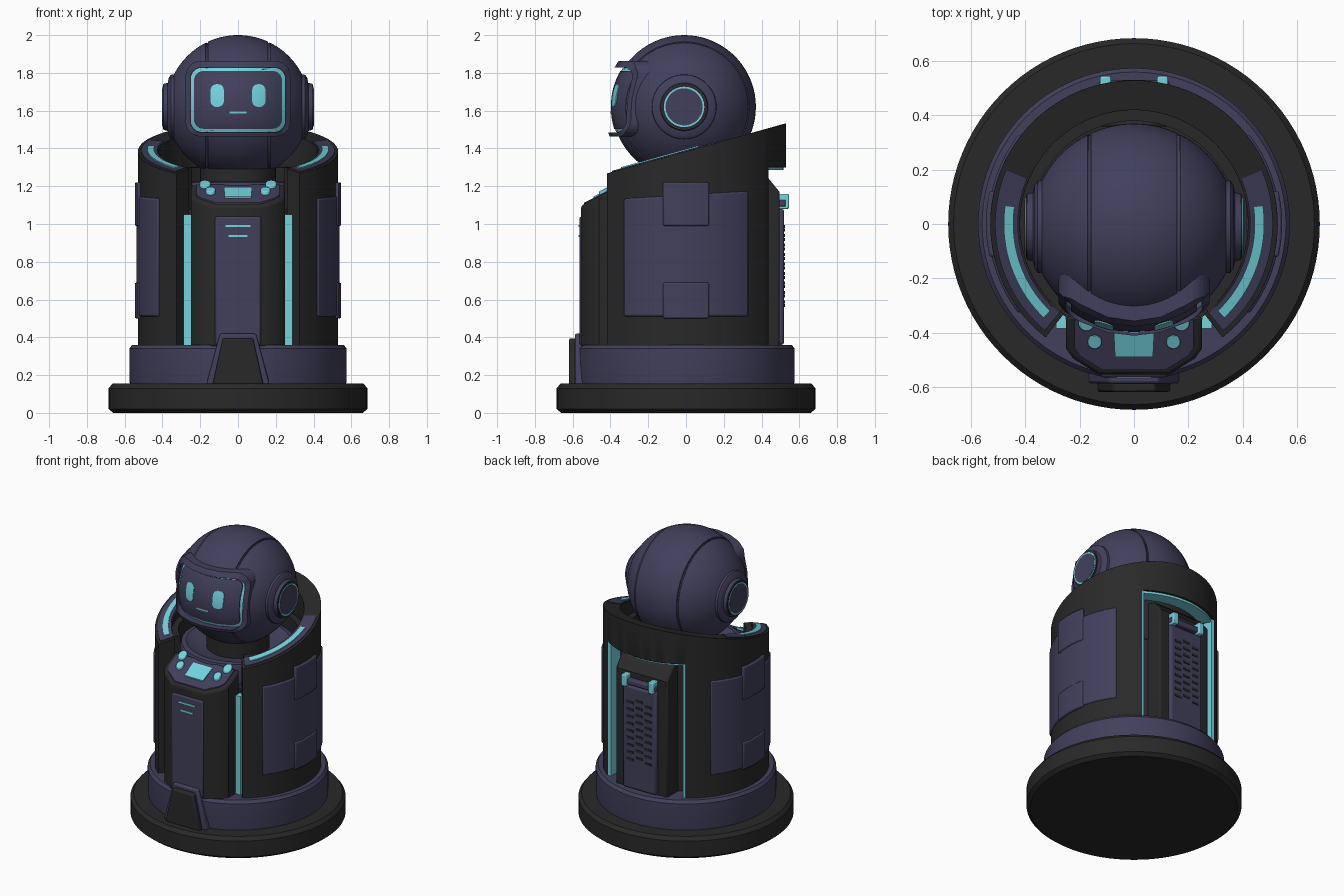
import bpy, bmesh, math
from math import sin, cos, pi, radians

if "Cube" in bpy.data.objects:
    bpy.data.objects.remove(bpy.data.objects["Cube"])


def material(name, rgb):
    m = bpy.data.materials.new(name)
    m.diffuse_color = (*rgb, 1)
    m.use_nodes = True
    m.node_tree.nodes["Principled BSDF"].inputs["Base Color"].default_value = m.diffuse_color
    return m


NAVY = material("navy", (0.054, 0.051, 0.105))
BLACK = material("charcoal", (0.022, 0.022, 0.022))
TEAL = material("teal glow", (0.17, 0.66, 0.73))


def loft(name, loops, mat, bevel=0.0, caps=True, closed=False):
    """Bridge equal-length loops of points into one object."""
    bm = bmesh.new()
    rows = [[bm.verts.new(p) for p in lp] for lp in loops]
    n = len(rows[0])
    pairs = list(zip(rows, rows[1:])) + ([(rows[-1], rows[0])] if closed else [])
    for a, b in pairs:
        for i in range(n):
            j = (i + 1) % n
            bm.faces.new((a[i], a[j], b[j], b[i]))
    if caps and not closed:
        bm.faces.new(rows[0])
        bm.faces.new(rows[-1])
    bmesh.ops.recalc_face_normals(bm, faces=bm.faces)
    me = bpy.data.meshes.new(name)
    bm.to_mesh(me)
    bm.free()
    me.materials.append(mat)
    me.shade_smooth()
    me.set_sharp_from_angle(angle=radians(35))
    ob = bpy.data.objects.new(name, me)
    bpy.context.collection.objects.link(ob)
    if bevel:
        add_bevel(ob, bevel)
    return ob


def add_bevel(ob, width):
    b = ob.modifiers.new("bevel", 'BEVEL')
    b.width, b.segments = width, 2
    b.limit_method, b.angle_limit = 'ANGLE', radians(40)


def prism(name, pts, zb, zt, mat, bevel=0.0):
    """Vertical prism; the top may be a height or a function of y."""
    f = zt if callable(zt) else (lambda y: zt)
    g = zb if callable(zb) else (lambda y: zb)
    return loft(name, [[(x, y, g(y)) for x, y in pts], [(x, y, f(y)) for x, y in pts]], mat, bevel)


def box(name, x0, x1, y0, y1, z0, z1, mat, bevel=0.0):
    return prism(name, [(x0, y0), (x1, y0), (x1, y1), (x0, y1)], z0, z1, mat, bevel)


def arc(r0, r1, a0, a1, side=1):
    """Outline of a ring segment, degrees measured from the front."""
    n = max(4, int((a1 - a0) / 3))
    ts = [radians(a0 + (a1 - a0) * i / n) for i in range(n + 1)]
    return ([(side * r1 * sin(t), -r1 * cos(t)) for t in ts] +
            [(side * r0 * sin(t), -r0 * cos(t)) for t in reversed(ts)])


def circle(cx, cy, r, n=20):
    return [(cx + r * cos(2 * pi * i / n), cy + r * sin(2 * pi * i / n)) for i in range(n)]


def lathe_z(name, prof, mat, n=96):
    return loft(name, [[(x, y, z) for x, y in circle(0, 0, r, n)] for r, z in prof], mat)


HY, HZ = -0.01, 1.62          # head centre


def lathe_x(name, prof, mat, n=72):
    return loft(name, [[(x, y, z) for y, z in circle(HY, HZ, r, n)] for r, x in prof], mat)


# --- base discs
lathe_z("base_disc", [(0.66, 0), (0.685, 0.02), (0.685, 0.13), (0.665, 0.155), (0.01, 0.155)], BLACK)
lathe_z("base_ring", [(0.57, 0.14), (0.575, 0.17), (0.575, 0.34), (0.56, 0.36), (0.01, 0.36)], NAVY)


# --- body shell with sloped top, open at the front and with a doorway at the back
def slope(y, d=0.0):
    return 1.385 + 0.28 * y + d


shell = prism("body_shell", arc(0.42, 0.53, 38, 322), 0.35, slope, BLACK)
cutter = box("doorway_cutter", -0.30, 0.30, 0.25, 0.8, 0.2, 1.30, BLACK)
cutter.hide_render = True
cutter.hide_viewport = True
cut = shell.modifiers.new("doorway", 'BOOLEAN')
cut.operation, cut.solver, cut.object = 'DIFFERENCE', 'EXACT', cutter
add_bevel(shell, 0.014)

lathe_z("body_core", [(0.425, 0.3), (0.425, 1.08), (0.01, 1.08)], BLACK)
prism("inner_wall", arc(0.38, 0.43, 40, 320), 1.0, 1.30, BLACK)
lathe_z("neck_collar", [(0.35, 1.05), (0.37, 1.19), (0.36, 1.22), (0.33, 1.225), (0.26, 1.19), (0.01, 1.18)], NAVY)
lathe_z("neck", [(0.2, 1.1), (0.2, 1.34), (0.01, 1.34)], BLACK)

for s in (1, -1):
    # shoulder plate and light strip on the sloped top
    prism("shoulder_plate", arc(0.428, 0.512, 40, 113, s), slope, lambda y: slope(y, 0.006), NAVY)
    prism("shoulder_light", arc(0.445, 0.48, 44, 98, s), slope, lambda y: slope(y, 0.012), TEAL)
    # side panels with raised tabs
    prism("side_panel", arc(0.5, 0.538, 52, 128, s), 0.51, lambda y: 1.155 + 0.06 * y, NAVY, 0.01)
    prism("side_tab_top", arc(0.5, 0.546, 77, 103, s), 0.99, 1.22, NAVY, 0.008)
    prism("side_tab_bottom", arc(0.5, 0.546, 77, 103, s), 0.50, 0.69, NAVY, 0.008)
    # vertical lights beside the console and the doorway
    a, b = sorted((s * 0.25, s * 0.288))
    box("front_light", a, b, -0.385, -0.30, 0.36, 1.05, TEAL)
    a, b = sorted((s * 0.28, s * 0.302))
    box("doorway_light", a, b, 0.30, 0.435, 0.36, 1.30, TEAL)

# --- doorway header light, back box, vent panel
prism("doorway_header_light", arc(0.425, 0.515, 146, 214), 1.285, 1.302, TEAL)
back = [(0.36, 0.34), (0.36, 1.27), (0.43, 1.25), (0.495, 1.17), (0.495, 0.34)]
loft("back_box", [[(x, y, z) for y, z in back] for x in (-0.2, 0.2)], BLACK, 0.01)
box("vent_panel", -0.13, 0.13, 0.46, 0.52, 0.36, 1.08, NAVY, 0.015)
box("vent_hinge", -0.13, 0.13, 0.47, 0.53, 1.09, 1.13, NAVY, 0.01)
for s in (1, -1):
    box("hinge_light", s * 0.105 - 0.02, s * 0.105 + 0.02, 0.46, 0.545, 1.08, 1.16, TEAL, 0.006)
for row in range(9):
    for col in (-1, 0, 1):
        z = 0.56 + row * 0.05 + (0.02 if col == 0 else 0)
        box("vent_slot", col * 0.07 - 0.026, col * 0.07 + 0.026, 0.515, 0.524, z, z + 0.016, BLACK)


# --- front console
def desk(y, d=0.0):
    return 1.10 + 0.52 * (y + 0.55) + d


outline = [(0.25, -0.34), (0.25, -0.46), (0.225, -0.495), (0.13, -0.555)]
outline += [(-x, y) for x, y in reversed(outline)]
prism("console", outline, 0.35, desk, BLACK, 0.012)
prism("console_top", [(x * 0.88, -0.44 + (y + 0.44) * 0.86) for x, y in outline],
      desk, lambda y: desk(y, 0.007), NAVY)
prism("console_screen", [(-0.07, -0.49), (0.07, -0.49), (0.075, -0.39), (-0.075, -0.39)],
      desk, lambda y: desk(y, 0.014), TEAL)
for s in (1, -1):
    prism("front_knob", circle(s * 0.145, -0.435, 0.026), desk, lambda y: desk(y, 0.025), TEAL, 0.004)
    prism("rear_knob", circle(s * 0.175, -0.365, 0.03), desk, lambda y: desk(y, 0.022), TEAL, 0.004)
box("front_panel", -0.122, 0.122, -0.565, -0.5, 0.36, 1.04, NAVY, 0.012)
box("panel_light_wide", -0.065, 0.065, -0.569, -0.56, 0.985, 0.996, TEAL)
box("panel_light_narrow", -0.05, 0.05, -0.569, -0.56, 0.93, 0.942, TEAL)


# --- front foot
def wedge(name, wb, wt, z1, y0, mat):
    pts = [(-wb, 0.15), (wb, 0.15), (wt, z1), (-wt, z1)]
    loft(name, [[(x, y, z) for x, z in pts] for y in (y0, -0.5)], mat, 0.01)


wedge("foot_backing", 0.168, 0.095, 0.42, -0.588, NAVY)
wedge("foot_front", 0.135, 0.08, 0.395, -0.62, BLACK)

# --- head sphere with two seam grooves
R = 0.38
angles = [(0.003 + (pi - 0.006) * i / 48, R) for i in range(49)]
for gx in (-0.165, 0.165):
    for d, r in ((-0.006, R), (-0.003, R - 0.007), (0.003, R - 0.007), (0.006, R)):
        angles.append((math.acos((gx + d) / R), r))
lathe_x("head", [(r * sin(a), r * cos(a)) for a, r in sorted(angles)], NAVY)

# --- ears
for s in (1, -1):
    lathe_x("ear_cup", [(r, s * x) for r, x in ((0.175, 0.30), (0.17, 0.355), (0.155, 0.366), (0.127, 0.372),
                                              (0.122, 0.394), (0.01, 0.394))], NAVY, 48)
    lathe_x("ear_ring", [(r, s * x) for r, x in ((0.118, 0.38), (0.118, 0.398), (0.01, 0.398))], BLACK, 48)
    lathe_x("ear_light", [(r, s * x) for r, x in ((0.107, 0.38), (0.107, 0.401), (0.01, 0.401))], TEAL, 48)
    lathe_x("ear_cap", [(r, s * x) for r, x in ((0.098, 0.38), (0.098, 0.403), (0.01, 0.403))], NAVY, 48)


# --- visor and face, projected onto spheres around the head centre
def on_head(x, z, r):
    return (x, HY - math.sqrt(max(0.001, r * r - x * x - (z - HZ) ** 2)), z)


def round_rect(cx, cz, w, h, rad):
    pts = []
    for qx, qz, a0 in ((1, 1, 0), (-1, 1, 90), (-1, -1, 180), (1, -1, 270)):
        for i in range(7):
            t = radians(a0 + 15 * i)
            pts.append((cx + qx * (w - rad) + rad * cos(t), cz + qz * (h - rad) + rad * sin(t)))
    # subdivide so that straight runs follow the curved head
    out = []
    for (x0, z0), (x1, z1) in zip(pts, pts[1:] + pts[:1]):
        out += [(x0 + (x1 - x0) * k / 4, z0 + (z1 - z0) * k / 4) for k in range(4)]
    return out


def patch(name, cx, cz, w, h, rad, r, mat, steps=10):
    rim = round_rect(cx, cz, w, h, rad)
    loops = [[on_head(x, z, r - 0.008) for x, z in rim]]
    for i in range(steps):
        k = 1 - i / steps
        loops.append([on_head(cx + (x - cx) * k, cz + (z - cz) * k, r) for x, z in rim])
    loft(name, loops, mat)


def lip(z):
    return 0.394 + 0.03 * min(1, abs(z - 1.66) / 0.17) ** 3


outer, inner = round_rect(0, 1.663, 0.278, 0.2, 0.08), round_rect(0, 1.657, 0.252, 0.172, 0.06)
loft("visor_frame", [[on_head(x, z, 0.365) for x, z in outer],
                     [on_head(x, z, lip(z)) for x, z in outer],
                     [on_head(x, z, lip(z)) for x, z in inner],
                     [on_head(x, z, 0.37) for x, z in inner]], NAVY, closed=True)
patch("visor_light", 0, 1.657, 0.25, 0.17, 0.06, 0.384, TEAL)
patch("face_screen", 0, 1.657, 0.233, 0.153, 0.05, 0.388, NAVY)
for s in (1, -1):
    patch("eye", s * 0.11, 1.68, 0.035, 0.06, 0.03, 0.392, TEAL, 4)
patch("mouth", 0, 1.59, 0.045, 0.006, 0.005, 0.392, TEAL, 3)
